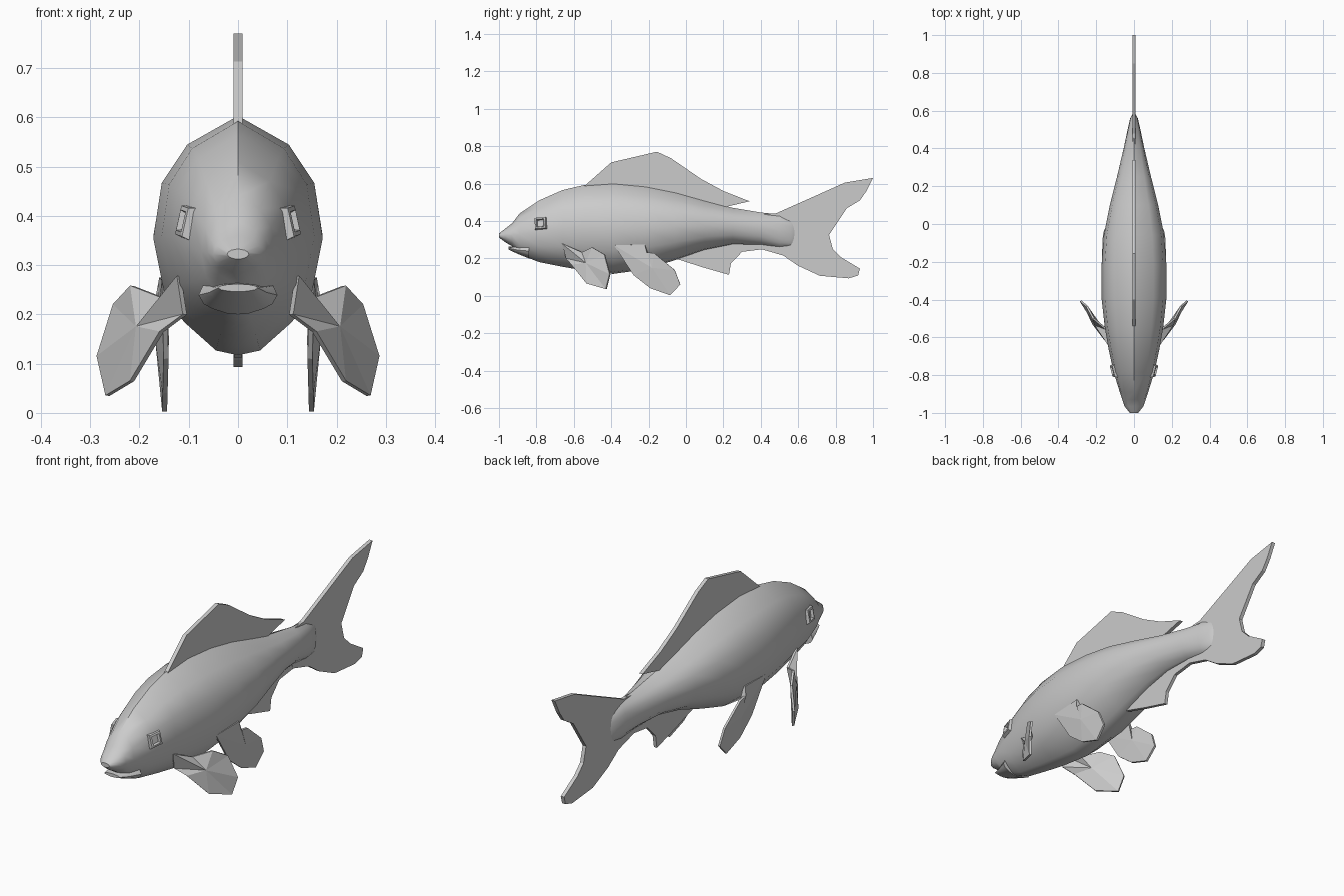
import bpy, bmesh, math
from mathutils import Vector

if "Cube" in bpy.data.objects:
    bpy.data.objects.remove(bpy.data.objects["Cube"])

# Half cross-section: (width fraction, height fraction) from back to belly
SECTION = [(0, 1), (.6, .88), (.9, .72), (1, .49), (.87, .26), (.64, .14), (.26, .02), (0, 0)]


def finish(bm, name, smooth=None):
    bmesh.ops.recalc_face_normals(bm, faces=bm.faces)
    me = bpy.data.meshes.new(name)
    bm.to_mesh(me)
    bm.free()
    ob = bpy.data.objects.new(name, me)
    bpy.context.collection.objects.link(ob)
    if smooth:
        bpy.ops.object.select_all(action='DESELECT')
        bpy.context.view_layer.objects.active = ob
        ob.select_set(True)
        bpy.ops.object.shade_smooth_by_angle(angle=math.radians(smooth))
    return ob


def bridge(bm, a, b):
    n = len(a)
    for i in range(n):
        bm.faces.new((a[i], a[(i + 1) % n], b[(i + 1) % n], b[i]))


def loft(name, rings):
    """Skin through rings given as (y, top, bottom, half width)."""
    bm = bmesh.new()
    outline = SECTION + [(-x, z) for x, z in SECTION[-2:0:-1]]
    loops = [[bm.verts.new((x * w, y, bot + z * (top - bot))) for x, z in outline]
             for y, top, bot, w in rings]
    for a, b in zip(loops, loops[1:]):
        bridge(bm, a, b)
    bm.faces.new(loops[0])
    bm.faces.new(loops[-1])
    return finish(bm, name, 40)


def flat_fin(name, pts, half=.009):
    """Flat plate on the centre plane from a (y, z) outline."""
    bm = bmesh.new()
    sides = [[bm.verts.new((x, y, z)) for y, z in pts] for x in (-half, half)]
    bridge(bm, *sides)
    for s in sides:
        bm.faces.new(s)
    return finish(bm, name)


def paired_fin(name, pts, edge, bulge):
    """Leaf-shaped fin, thicker in the middle, made on both sides."""
    pts = [Vector(p) for p in pts]
    mid = sum(pts, Vector()) / len(pts)
    n = Vector()
    for i, p in enumerate(pts):
        n += (p - mid).cross(pts[(i + 1) % len(pts)] - mid)
    n.normalize()
    for label, m in (("left", 1), ("right", -1)):
        bm = bmesh.new()
        flip = lambda p: (p.x * m, p.y, p.z)
        sides = []
        for s in (-1, 1):
            loop = [bm.verts.new(flip(p + n * s * edge)) for p in pts]
            c = bm.verts.new(flip(mid + n * s * bulge))
            for i in range(len(loop)):
                bm.faces.new((loop[i], loop[(i + 1) % len(loop)], c))
            sides.append(loop)
        bridge(bm, *sides)
        finish(bm, f"{label}_{name}")


# Body with snout
loft("body", [
    (-1.0, .333, .312, .022), (-.965, .36, .285, .05), (-.93, .387, .265, .062),
    (-.89, .44, .22, .075), (-.785, .51, .18, .108), (-.66, .565, .155, .135),
    (-.545, .592, .135, .155), (-.39, .603, .117, .172), (-.22, .587, .14, .172),
    (-.06, .555, .19, .16), (.1, .51, .245, .128), (.25, .47, .275, .09),
    (.4, .445, .272, .055), (.5, .435, .258, .034), (.56, .41, .26, .02), (.58, .39, .28, .009)])

# Lower jaw
loft("lower_jaw", [(-.948, .262, .246, .04), (-.9, .266, .224, .058), (-.84, .28, .2, .08)])

# Fins on the centre plane
flat_fin("dorsal_fin", [(-.545, .585), (-.4, .713), (-.155, .77), (-.08, .735), (.08, .625),
                        (.2, .56), (.34, .505), (.2, .472), (.1, .48), (-.2, .54), (-.5, .55)])
flat_fin("tail_fin", [(.4, .435), (.48, .44), (.66, .52), (.85, .605), (1, .63), (.965, .56),
                      (.93, .51), (.86, .468), (.815, .4), (.765, .325), (.785, .25), (.83, .205),
                      (.93, .145), (.92, .108), (.87, .093), (.715, .107), (.6, .16),
                      (.52, .215), (.4, .25), (.38, .32)])
flat_fin("anal_fin", [(-.06, .2), (.09, .152), (.23, .112), (.24, .172), (.3, .235),
                      (.42, .25), (.42, .3), (.2, .31), (0, .26)], .008)

# Paired fins
paired_fin("pectoral_fin", [
    (.12, -.66, .278), (.148, -.555, .232), (.215, -.5, .258), (.25, -.435, .22),
    (.283, -.407, .115), (.265, -.427, .035), (.215, -.53, .065), (.155, -.61, .165),
    (.108, -.64, .2)], .005, .014)
paired_fin("pelvic_fin", [
    (.15, -.385, .27), (.155, -.22, .275), (.163, -.21, .232), (.165, -.17, .228),
    (.16, -.06, .137), (.153, -.03, .06), (.149, -.085, .003), (.148, -.19, .04),
    (.146, -.28, .11)], .005, .014)

# Eyes: four-sided raised rims with a sunken centre
for label, m in (("left", 1), ("right", -1)):
    bm = bmesh.new()
    n = Vector((.95, -.25, .2)).normalized()
    u = n.cross(Vector((0, 0, 1))).normalized()
    v = n.cross(u)
    loops = []
    for r, h in ((.05, -.012), (.042, .012), (.03, .014), (.024, .002)):
        loop = []
        for k in range(4):
            a = math.radians(50 + 90 * k)
            p = Vector((.103, -.777, .387)) + r * (u * math.cos(a) + v * math.sin(a)) + n * h
            loop.append(bm.verts.new((p.x * m, p.y, p.z)))
        loops.append(loop)
    for a, b in zip(loops, loops[1:]):
        bridge(bm, a, b)
    bm.faces.new(loops[-1])
    finish(bm, f"{label}_eye")
